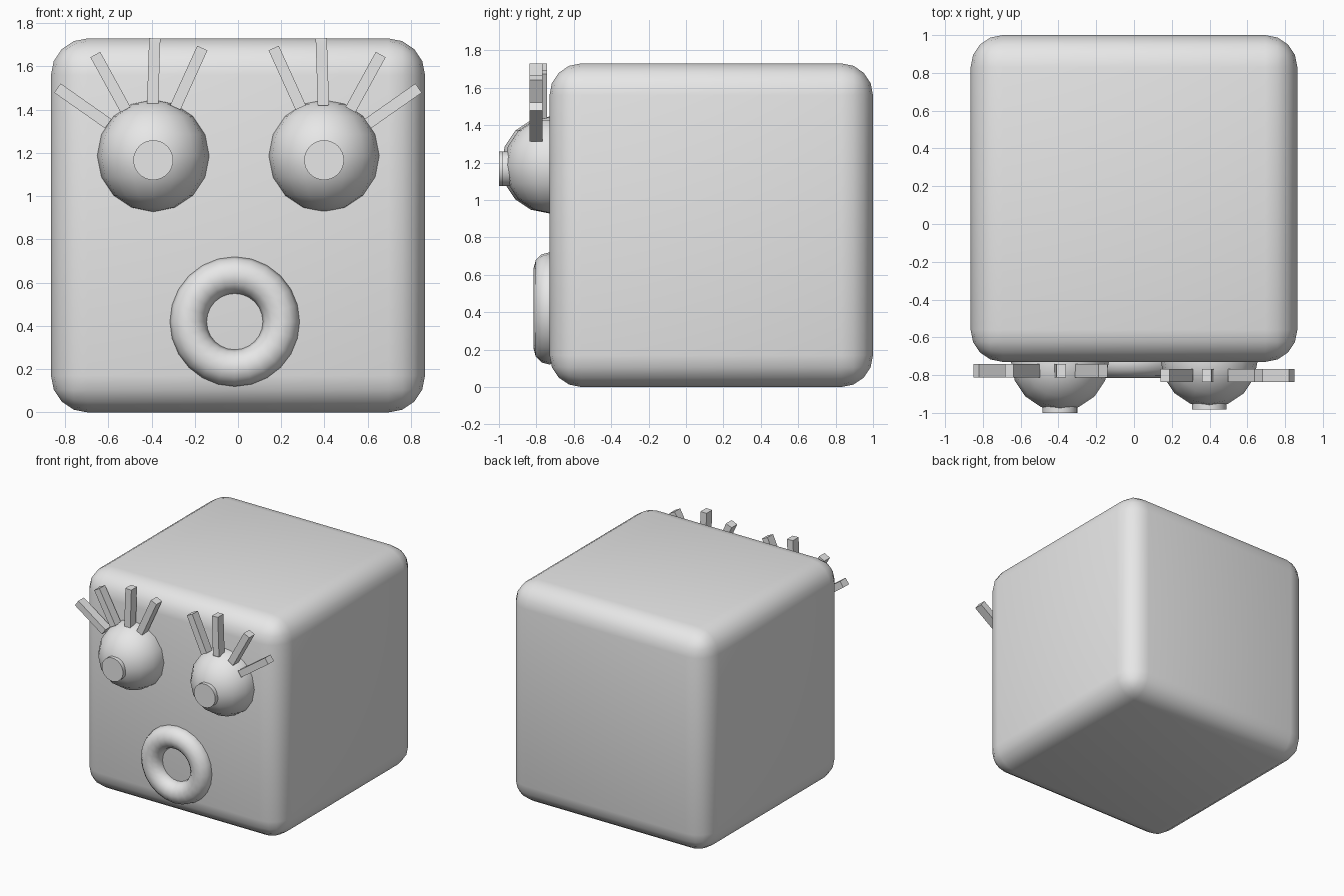
import bpy
import math
from mathutils import Vector

cube = bpy.data.objects.get("Cube")
if cube:
    bpy.data.objects.remove(cube, do_unlink=True)

grey = bpy.data.materials.new("light_grey")
grey.use_nodes = True
COLOUR = (0.8, 0.8, 0.8, 1)
grey.diffuse_color = COLOUR
grey.node_tree.nodes["Principled BSDF"].inputs["Base Color"].default_value = COLOUR

FACE_Y = -0.73   # front plane of the body
FACING = (math.pi / 2, 0, 0)


def finish(name, smooth=True):
    """Name the active object, colour it and shade it."""
    ob = bpy.context.object
    ob.name = name
    ob.data.materials.append(grey)
    if smooth:
        bpy.ops.object.shade_smooth_by_angle(angle=math.radians(40))
    return ob


def lash(name, base, tip, y):
    """Square bar from base to tip, both given as (x, z)."""
    a, b = Vector((base[0], y, base[1])), Vector((tip[0], y, tip[1]))
    d = b - a
    bpy.ops.mesh.primitive_cube_add(size=1, location=(a + b) / 2,
                                    rotation=(0, math.atan2(d.x, d.z), 0))
    bpy.context.object.scale = (0.052, 0.07, d.length)
    finish(name, smooth=False)


# Body: rounded cube
bpy.ops.mesh.primitive_cube_add(size=1.73, location=(0, 0.135, 0.865))
body = bpy.context.object
bevel = body.modifiers.new("rounded_edges", "BEVEL")
bevel.width = 0.17
bevel.segments = 4
bpy.ops.object.modifier_apply(modifier=bevel.name)
finish("body")

# Mouth: ring half sunk into the front
bpy.ops.mesh.primitive_torus_add(major_segments=24, minor_segments=12,
                                 major_radius=0.215, minor_radius=0.085,
                                 location=(-0.015, FACE_Y, 0.42), rotation=FACING)
finish("mouth")

# Eyes: ball, pupil disc and four lashes, outermost lash first
LASHES = [((0.60, 1.335), (0.835, 1.50)),
          ((0.52, 1.40), (0.66, 1.655)),
          ((0.395, 1.42), (0.385, 1.73)),
          ((0.29, 1.41), (0.165, 1.685))]

for side, s, x, shift in (("right", -1, -0.392, 0), ("left", 1, 0.398, 0.017)):
    bpy.ops.mesh.primitive_uv_sphere_add(segments=16, ring_count=8, radius=0.259,
                                         location=(x, FACE_Y + shift, 1.187))
    finish(side + "_eye")
    bpy.ops.mesh.primitive_cylinder_add(vertices=32, radius=0.092, depth=0.1,
                                        location=(x, -0.95 + shift, 1.167),
                                        rotation=FACING)
    finish(side + "_pupil")
    for i, (base, tip) in enumerate(LASHES):
        lash(f"{side}_lash_{i + 1}", (s * base[0], base[1]),
             (s * tip[0], tip[1]), -0.777 - 1.5 * shift)
